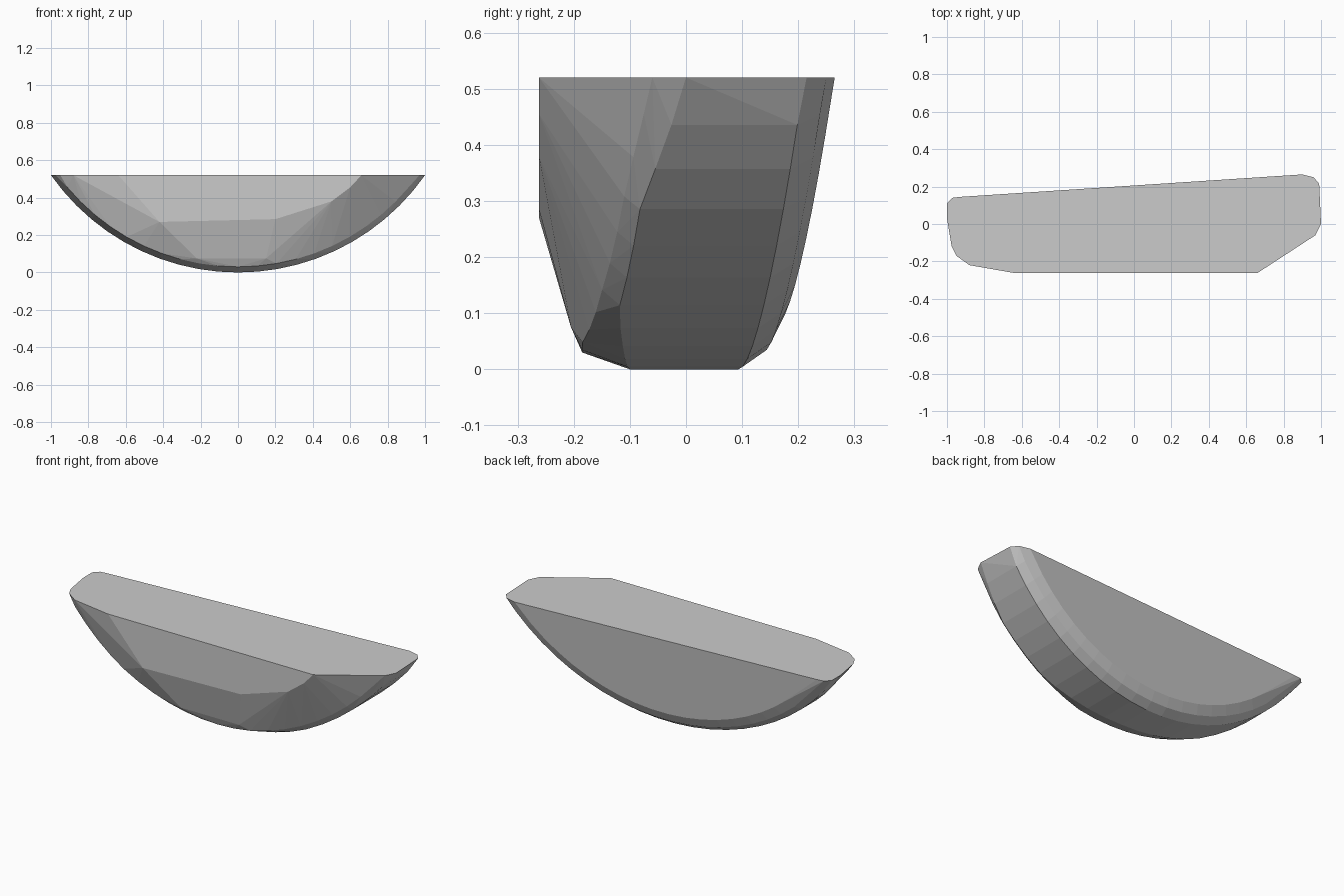
import bpy, bmesh, math

if "Cube" in bpy.data.objects:
    bpy.data.objects.remove(bpy.data.objects["Cube"])

R, TOP = 1.2215, 0.52          # rocker arc radius and flat top height


def back_y(x, z):
    """Sloping flat back wall."""
    return 0.2055 + 0.0656 * x - 0.1 * (TOP - z)


def lerp_table(table, x):
    for (x0, a), (x1, b) in zip(table, table[1:]):
        if x <= x1:
            return a + (b - a) * max(0, x - x0) / (x1 - x0)
    return table[-1][1]


# front edge of the rounded underside, and of the shoulder above it, along x
belly_front = [(-1, 0.03), (-0.8, -0.06), (-0.5, -0.11), (0, -0.1),
               (0.5, -0.12), (0.8, -0.08), (1, 0.0)]
shoulder_front = [(-0.95, -0.17), (-0.6, -0.185), (0.2, -0.185),
                  (0.5, -0.15), (0.8, -0.105), (0.97, -0.06)]

# flat top outline
points = [(x, y, TOP) for x, y in [
    (-1, 0.03), (-1, 0.11), (-0.97, 0.14), (-0.93, 0.145), (0.9, 0.265),
    (0.96, 0.25), (0.99, 0.215), (1, 0.0), (0.97, -0.06), (0.66, -0.262),
    (-0.64, -0.262), (-0.88, -0.22), (-0.95, -0.17), (-0.975, -0.12)]]

# flat front facet outline
points += [(x, -0.262, z) for x, z in [
    (-0.42, 0.27), (0, 0.275), (0.2, 0.285), (0.5, 0.38), (0.6, 0.455)]]

# lower shoulder under the front facet
points += [(x, -0.205, 0.075) for x in (-0.22, 0.15)]

# curved underside: rings of points swept along the arc
END = math.asin(1 / R)
N = 22
for i in range(N + 1):
    a = -END + 2 * END * i / N
    for depth, inset in ((0, 0.06), (0.03, 0.02), (0.08, 0.0)):
        r = R - depth
        x, z = r * math.sin(a), R - r * math.cos(a)
        if z > TOP:
            continue
        points.append((x, min(back_y(x, z) - inset, 0.262), z))
        if depth == 0:
            points.append((x, lerp_table(belly_front, x), z))
        elif depth == 0.03:
            points.append((x, lerp_table(shoulder_front, x), z))

# wrap everything in one faceted convex skin
bm = bmesh.new()
for p in points:
    bm.verts.new(p)
res = bmesh.ops.convex_hull(bm, input=bm.verts)
loose = [v for v in bm.verts if not v.link_faces]
bmesh.ops.delete(bm, geom=loose, context='VERTS')
bmesh.ops.dissolve_limit(bm, angle_limit=math.radians(1.5),
                         verts=bm.verts, edges=bm.edges)
bmesh.ops.recalc_face_normals(bm, faces=bm.faces)
mesh = bpy.data.meshes.new("rocker_block")
bm.to_mesh(mesh)
bm.free()
obj = bpy.data.objects.new("rocker_block", mesh)
bpy.context.collection.objects.link(obj)
